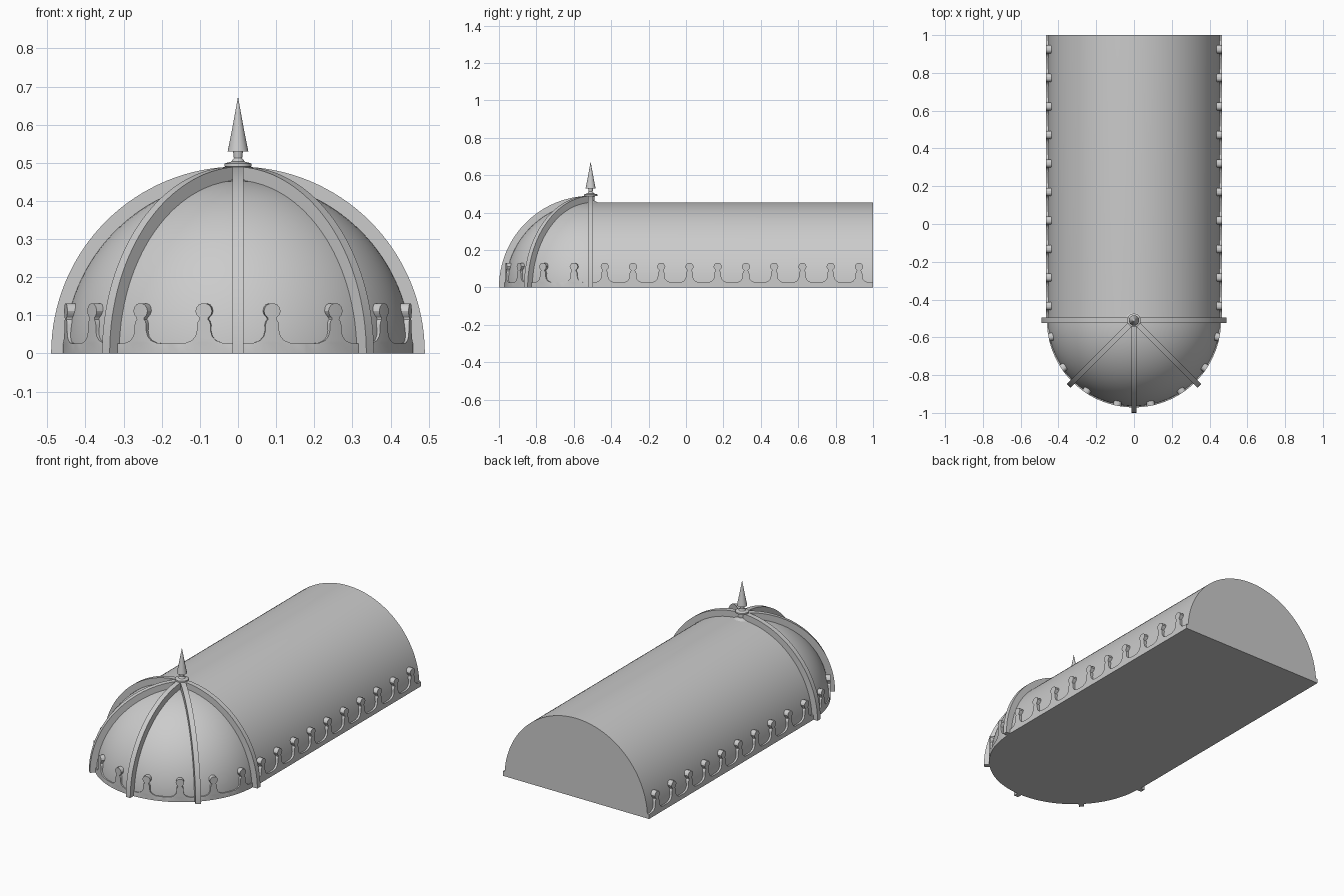
import bpy, bmesh
from math import pi, sin, cos
from mathutils import Vector

if "Cube" in bpy.data.objects:
    bpy.data.objects.remove(bpy.data.objects["Cube"])

R = 0.455            # roof radius
CY = -0.51           # dome centre on y
RIB_R, RIB_W = 0.49, 0.028

grey = bpy.data.materials.new("Roof grey")
grey.use_nodes = True
colour = (0.6, 0.6, 0.6, 1)
grey.diffuse_color = colour
grey.node_tree.nodes["Principled BSDF"].inputs["Base Color"].default_value = colour


def finish(name, bm):
    bmesh.ops.remove_doubles(bm, verts=bm.verts, dist=1e-5)
    bmesh.ops.recalc_face_normals(bm, faces=bm.faces)
    mesh = bpy.data.meshes.new(name)
    bm.to_mesh(mesh)
    bm.free()
    mesh.materials.append(grey)
    ob = bpy.data.objects.new(name, mesh)
    bpy.context.collection.objects.link(ob)
    bpy.ops.object.select_all(action='DESELECT')
    ob.select_set(True)
    bpy.context.view_layer.objects.active = ob
    bpy.ops.object.shade_smooth_by_angle(angle=pi / 6)
    return ob


def add_grid(bm, rows, closed=False, caps=False):
    """Skin a list of point rows with quads; closed joins each row into a ring."""
    vs = [[bm.verts.new(p) for p in row] for row in rows]
    n = len(vs[0])
    for a, b in zip(vs, vs[1:]):
        for i in range(n if closed else n - 1):
            j = (i + 1) % n
            bm.faces.new((a[i], a[j], b[j], b[i]))
    if caps:
        bm.faces.new(vs[0])
        bm.faces.new(vs[-1])
    return vs


# Roof: barrel vault running into a quarter-sphere dome, with flat end and floor
bm = bmesh.new()
N, M = 64, 24
arc = [(R * cos(pi * i / N), R * sin(pi * i / N)) for i in range(N + 1)]
rows = [[(x, 1, z) for x, z in arc]]
for k in range(M + 1):
    b = pi / 2 * k / M
    rows.append([(x, CY - z * sin(b), z * cos(b)) for x, z in arc])
vs = add_grid(bm, rows)
bm.faces.new(vs[0])
bm.faces.new([vs[0][0]] + vs[-1] + [vs[0][-1]])
bm.faces.new([vs[0][0], vs[1][0], vs[-1][0]])
bm.faces.new([vs[0][-1], vs[1][-1], vs[-1][-1]])
finish("roof", bm)

# Ribs: five curved bars over the dome
bm = bmesh.new()
for d in range(5):
    t = -pi * d / 4
    out, side = Vector((cos(t), sin(t), 0)), Vector((-sin(t), cos(t), 0))
    rows = []
    for k in range(33):
        a = pi / 2 * k / 32
        ray = out * cos(a) + Vector((0, 0, sin(a)))
        rows.append([Vector((0, CY, 0)) + ray * r + side * s * RIB_W / 2
                     for r, s in ((0.44, -1), (RIB_R, -1), (RIB_R, 1), (0.44, 1))])
    add_grid(bm, rows, closed=True, caps=True)
finish("dome_ribs", bm)

# Cresting: half outline of one post (offset, height), repeated along the eaves
POST = [(0.005, 0.131), (0.013, 0.128), (0.019, 0.121), (0.022, 0.111),
        (0.019, 0.101), (0.012, 0.094), (0.011, 0.089), (0.015, 0.085),
        (0.018, 0.075), (0.018, 0.06), (0.022, 0.045), (0.032, 0.034), (0.05, 0.027)]


def add_post(bm, place, pitch, inner, outer):
    half = POST + [(pitch / 2, 0.026), (pitch / 2, 0)]
    rows = []
    for w, z in half:
        us = [w * (k / 4 - 1) for k in range(9)]
        rows.append([place(u, z, outer) for u in us]
                    + [place(u, z, inner) for u in reversed(us)])
    add_grid(bm, rows, closed=True, caps=True)


bm = bmesh.new()
pitch = (1 - CY) / 10
for s in (-1, 1):
    for k in range(10):
        y = CY + pitch * (k + 0.5)
        add_post(bm, lambda u, z, r: (s * r, y + u, z), pitch, 0.432, 0.465)
finish("side_cresting", bm)

bm = bmesh.new()
pitch = R * pi / 8
for k in range(8):
    t = -pi / 8 * (k + 0.5)
    add_post(bm, lambda u, z, r: (r * cos(t + u / R), CY + r * sin(t + u / R), z),
             pitch, 0.432, 0.461)
finish("dome_cresting", bm)

# Finial: lathed collar, disc, stem and spike
SPIKE = [(0, 0.43), (0.045, 0.43), (0.045, 0.453), (0.032, 0.458), (0.02, 0.464),
         (0.022, 0.475), (0.02, 0.487), (0.036, 0.49), (0.036, 0.498), (0.018, 0.503),
         (0.011, 0.512), (0.013, 0.53), (0.027, 0.53), (0.016, 0.585), (0.007, 0.635),
         (0, 0.673)]
bm = bmesh.new()
add_grid(bm, [[(max(r, 1e-7) * cos(pi * i / 12), CY + r * sin(pi * i / 12), z)
               for i in range(24)] for r, z in SPIKE], closed=True)
finish("finial", bm)
